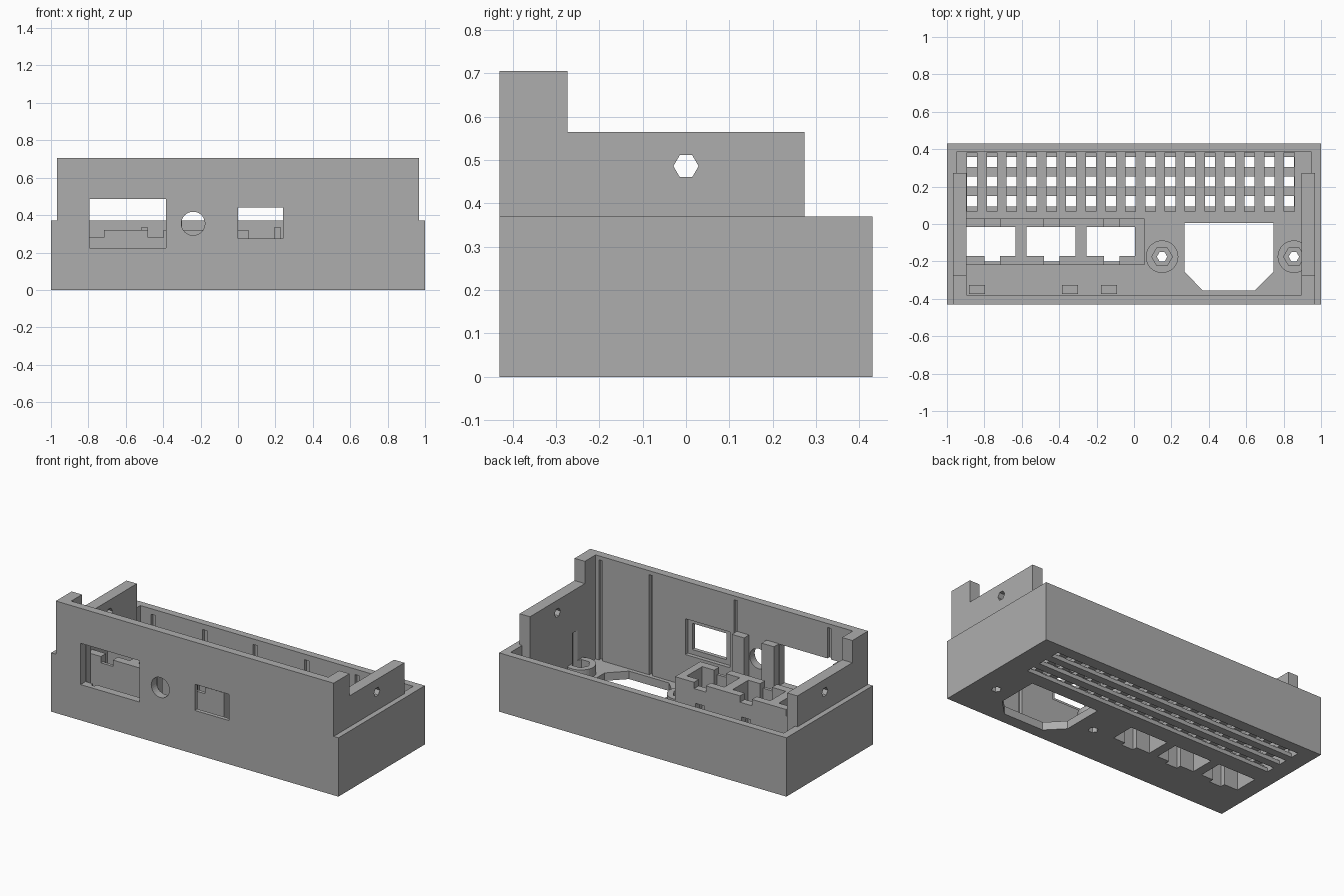
import bpy, bmesh
from math import cos, sin, pi

cube = bpy.data.objects.get("Cube")
if cube:
    bpy.data.objects.remove(cube, do_unlink=True)

grey = bpy.data.materials.new("plain grey")
grey.use_nodes = True
grey.diffuse_color = (0.42, 0.42, 0.42, 1)
grey.node_tree.nodes["Principled BSDF"].inputs["Base Color"].default_value = (0.42, 0.42, 0.42, 1)


def prism(name, pts, axis, lo, hi):
    """Extrude a 2D outline along an axis: x takes (y, z), y takes (x, z), z takes (x, y)."""
    def place(p, d):
        a, b = p
        return {"x": (d, a, b), "y": (a, d, b), "z": (a, b, d)}[axis]
    bm = bmesh.new()
    low = [bm.verts.new(place(p, lo)) for p in pts]
    high = [bm.verts.new(place(p, hi)) for p in pts]
    bm.faces.new(low)
    bm.faces.new(high)
    for i in range(len(pts)):
        j = (i + 1) % len(pts)
        bm.faces.new((low[i], low[j], high[j], high[i]))
    bmesh.ops.recalc_face_normals(bm, faces=bm.faces)
    mesh = bpy.data.meshes.new(name)
    bm.to_mesh(mesh)
    bm.free()
    mesh.materials.append(grey)
    ob = bpy.data.objects.new(name, mesh)
    bpy.context.collection.objects.link(ob)
    return ob


def box(name, x0, x1, y0, y1, z0, z1):
    return prism(name, [(x0, y0), (x1, y0), (x1, y1), (x0, y1)], "z", z0, z1)


def ngon(cx, cy, r, n):
    return [(cx + r * cos(2 * pi * i / n), cy + r * sin(2 * pi * i / n)) for i in range(n)]


def combine(ob, other, operation="DIFFERENCE"):
    mod = ob.modifiers.new("join", "BOOLEAN")
    mod.operation = operation
    mod.solver = "EXACT"
    mod.object = other
    bpy.context.view_layer.objects.active = ob
    bpy.ops.object.modifier_apply(modifier=mod.name)
    bpy.data.objects.remove(other, do_unlink=True)


def cut_box(ob, *size):
    combine(ob, box("cutter", *size))


def cut_prism(ob, *args):
    combine(ob, prism("cutter", *args))


FLOOR = 0.05

# Open tray
case = box("case", -1, 1, -0.43, 0.43, 0, 0.37)
cut_box(case, -0.95, 0.95, -0.38, 0.385, FLOOR, 0.5)

# Raised front wall with stepped side lips
lip = prism("lip", [(-0.43, 0.02), (0.273, 0.02), (0.273, 0.565), (-0.273, 0.565),
                    (-0.273, 0.705), (-0.43, 0.705)], "x", -0.967, 0.967)
cut_box(lip, -0.895, 0.895, -0.38, 0.5, 0, 1)
combine(case, lip, "UNION")

# Hexagonal screw holes through both lips
cut_prism(case, ngon(0, 0.486, 0.029, 6), "x", -1.1, 1.1)

# Front openings, one with a recessed frame inside
cut_box(case, -0.795, -0.385, -0.5, -0.3, 0.225, 0.485)
cut_box(case, 0, 0.24, -0.5, -0.3, 0.275, 0.44)
cut_box(case, -0.04, 0.27, -0.405, -0.3, 0.245, 0.47)
cut_prism(case, ngon(-0.24, 0.355, 0.063, 32), "y", -0.5, -0.3)

# Narrow grooves inside the front and back walls
for x in (-0.73, -0.08, 0.51, 0.86):
    cut_box(case, x - 0.012, x + 0.012, -0.4, -0.37, FLOOR, 0.68)
for x in (-0.86, -0.5, -0.15, 0.21, 0.56):
    cut_box(case, x - 0.016, x + 0.016, 0.38, 0.405, FLOOR, 0.335)

# Vent grille: long grooves below crossing short slots above
for y in (0.094, 0.2, 0.304):
    cut_box(case, -0.893, 0.856, y, y + 0.055, -0.1, 0.026)
for i in range(17):
    x = -0.893 + 0.106 * i
    cut_box(case, x, x + 0.054, 0.067, 0.383, 0.024, 0.1)

# Power socket opening
cut_prism(case, [(0.27, 0.005), (0.27, -0.255), (0.367, -0.355), (0.645, -0.355),
                 (0.745, -0.255), (0.745, 0.005)], "z", -0.1, 0.2)

# Switch block with three stepped pockets running through the floor
block = box("switch_block", -0.9, 0.055, -0.22, 0.03, 0.03, 0.32)
combine(case, block, "UNION")
for i in range(3):
    x = -0.9 + 0.32 * i
    tail = x + 0.1
    cut_box(case, x + 0.005, x + 0.266, -0.17, -0.017, -0.1, 0.4)
    cut_box(case, tail, tail + 0.083, -0.2, -0.1, -0.1, 0.4)
    cut_box(case, tail, tail + 0.083, -0.3, 0.06, 0.28, 0.4)
    cut_box(case, tail + 0.01, tail + 0.073, -0.05, 0.06, 0.1, 0.19)

# Screw bosses with nut pockets
for x in (0.15, 0.855):
    boss = prism("boss", ngon(x, -0.175, 0.087, 32), "z", 0.03, 0.11)
    if x > 0.5:
        cut_box(boss, 0.92, 1.2, -0.5, 0.2, 0, 0.3)
    combine(case, boss, "UNION")
    cut_prism(case, ngon(x, -0.175, 0.055, 6), "z", 0.06, 0.3)
    cut_prism(case, ngon(x, -0.175, 0.028, 6), "z", -0.1, 0.3)

# Posts standing behind the front openings
for x in (-0.883, -0.385, -0.177):
    box("front_post", x, x + 0.086, -0.375, -0.325, 0.04, 0.49)
